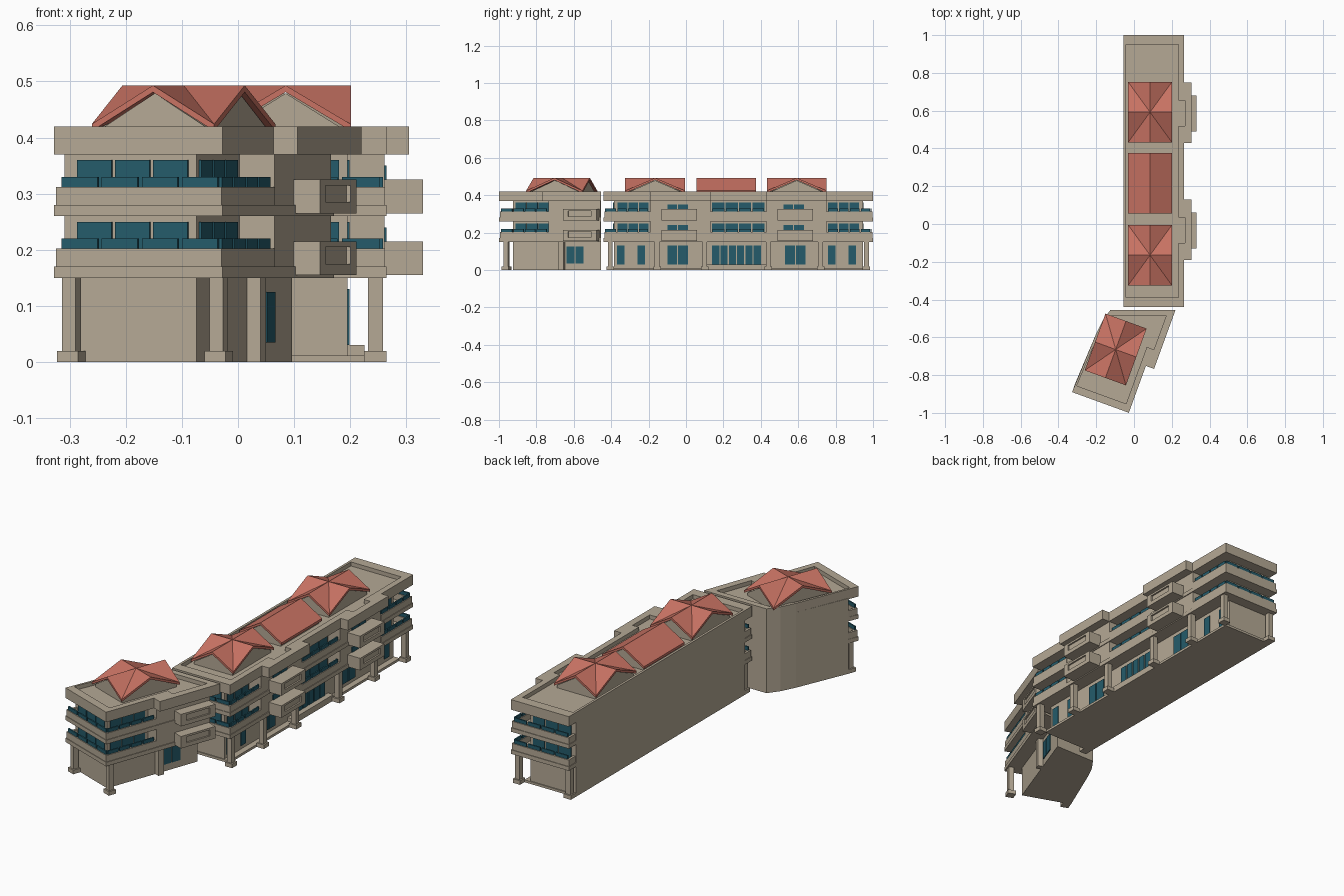
import bpy, bmesh, math
from mathutils import Matrix, Vector

if "Cube" in bpy.data.objects:
    bpy.data.objects.remove(bpy.data.objects["Cube"])

def material(name, rgb):
    m = bpy.data.materials.new(name)
    m.diffuse_color = (*rgb, 1)
    m.use_nodes = True
    m.node_tree.nodes["Principled BSDF"].inputs["Base Color"].default_value = m.diffuse_color
    return m

STONE = material("beige_stone", (0.46, 0.395, 0.30))
RED = material("red_roof_tile", (0.58, 0.17, 0.125))
TEAL = material("teal_glass", (0.018, 0.105, 0.145))

# Each block has a local frame: u across (0 = back wall), v along, origin at its corner
MAIN = Matrix.Translation((-0.055, -0.44, 0))
WING = Matrix.Translation((-0.328, -0.89, 0)) @ Matrix.Rotation(math.radians(-20), 4, 'Z')
LEN = 1.44
parts = {}

def part(name, mat):
    if name not in parts:
        parts[name] = (bmesh.new(), mat)
    return parts[name][0]

def prism(name, mat, M, poly, z0, z1):
    bm = part(name, mat)
    lo = [bm.verts.new(M @ Vector((u, v, z0))) for u, v in poly]
    hi = [bm.verts.new(M @ Vector((u, v, z1))) for u, v in poly]
    n = len(poly)
    bm.faces.new(lo[::-1])
    bm.faces.new(hi)
    for i in range(n):
        j = (i + 1) % n
        bm.faces.new((lo[i], lo[j], hi[j], hi[i]))

def box(name, mat, M, u0, u1, v0, v1, z0, z1):
    u0, u1 = sorted((u0, u1))
    v0, v1 = sorted((v0, v1))
    prism(name, mat, M, [(u0, v0), (u1, v0), (u1, v1), (u0, v1)], z0, z1)

def ring(name, mat, M, outer, inner, z0, z1):
    bm = part(name, mat)
    loops = [[bm.verts.new(M @ Vector((u, v, z))) for u, v in p]
             for p, z in ((outer, z0), (outer, z1), (inner, z1), (inner, z0))]
    n = len(outer)
    for k in range(4):
        a, b = loops[k], loops[(k + 1) % 4]
        for i in range(n):
            j = (i + 1) % n
            bm.faces.new((a[i], a[j], b[j], b[i]))

def split(a, b, n, gap):
    w = (b - a - gap * (n - 1)) / n
    return [(a + i * (w + gap), a + i * (w + gap) + w) for i in range(n)]

def panes_side(name, M, u, v0, v1, z0, z1, n):
    for a, b in split(v0, v1, n, 0.006):
        box(name, TEAL, M, u - 0.003, u + 0.004, a, b, z0, z1)

def roof_shell(name, mat, M, v, a, b, zc, zr, cross, thick=None, floor=None):
    """Roof of eight triangles; cross = gables on all four sides."""
    bm = part(name, mat)
    zm = zr if cross else zc
    pts = [(a, -b, zc), (a, 0, zm), (a, b, zc), (0, b, zr),
           (-a, b, zc), (-a, 0, zm), (-a, -b, zc), (0, -b, zr), (0, 0, zr)]
    top = [bm.verts.new(M @ Vector((0.14 + x, v + y, z))) for x, y, z in pts]
    bot = [bm.verts.new(M @ Vector((0.14 + x, v + y, z - thick if thick else floor)))
           for x, y, z in pts]
    for i in range(8):
        j = (i + 1) % 8
        bm.faces.new((top[i], top[j], top[8]))
        bm.faces.new((bot[j], bot[i], bot[8]))
        bm.faces.new((bot[i], bot[j], top[j], top[i]))

def roof(M, v, cross):
    roof_shell("roof_tiles", RED, M, v, 0.116, 0.16, 0.424, 0.493, cross, thick=0.012)
    roof_shell("roof_gables", STONE, M, v, 0.106, 0.15, 0.413, 0.479, cross, floor=0.39)

def column(M, u, v):
    box("columns", STONE, M, u - 0.013, u + 0.013, v - 0.013, v + 0.013, 0, 0.15)
    box("column_bases", STONE, M, u - 0.02, u + 0.02, v - 0.02, v + 0.02, 0, 0.02)

def balcony_side(M, v0, v1, z):
    # parapet and rail along the long facade
    box("balcony_parapets", STONE, M, 0.302, 0.317, v0, v1, z + 0.015, z + 0.052)
    for a, b in split(v0 + 0.012, v1 - 0.012, max(2, round((v1 - v0) / 0.07)), 0.008):
        box("balcony_rails", TEAL, M, 0.306, 0.313, a, b, z + 0.05, z + 0.07)

def balcony_end(M, z, f):
    # parapet, rail and windows across a short end; f maps distance from the end to v
    box("balcony_parapets", STONE, M, 0.003, 0.317, f(0.003), f(0.018), z + 0.015, z + 0.052)
    box("balcony_parapets", STONE, M, 0.003, 0.015, f(0.003), f(0.06), z + 0.015, z + 0.052)
    for a, b in split(0.012, 0.308, 4, 0.008):
        box("balcony_rails", TEAL, M, a, b, f(0.007), f(0.014), z + 0.05, z + 0.07)
    for a, b in split(0.025, 0.235, 3, 0.006):
        box("end_windows", TEAL, M, a, b, f(0.051), f(0.058), z + 0.02, z + 0.10)

def balcony_box(M, u1, v0, v1, z):
    # projecting balcony with a sunken front panel
    z0, z1 = z + 0.005, z + 0.065
    box("box_balconies", STONE, M, 0.30, u1 - 0.008, v0, v1, z0, z1)
    for a, b, c, d in ((v0, v0 + 0.03, z0, z1), (v1 - 0.03, v1, z0, z1),
                       (v0 + 0.03, v1 - 0.03, z0, z0 + 0.02),
                       (v0 + 0.03, v1 - 0.03, z1 - 0.01, z1)):
        box("box_balcony_frames", STONE, M, u1 - 0.008, u1, a, b, c, d)

FLOORS = (0.15, 0.26)
near = lambda d: d
far = lambda d: LEN - d

# Main block: walls, plinth, bays
box("main_wall", STONE, MAIN, 0, 0.25, 0.055, LEN - 0.055, 0, 0.375)
box("main_plinth", STONE, MAIN, 0.002, 0.28, 0.05, LEN - 0.05, 0, 0.012)
box("entrance_step", STONE, MAIN, 0.24, 0.28, 0.55, 0.87, 0, 0.03)
BAYS = ((0.25, 0.57), (0.87, 1.19))
for a, b in BAYS:
    box("bay_walls", STONE, MAIN, 0.24, 0.316, a, b, 0.152, 0.375)
for z in FLOORS:
    box("floor_slabs", STONE, MAIN, 0, 0.32, 0, LEN, z, z + 0.02)
    balcony_end(MAIN, z, near)
    balcony_end(MAIN, z, far)
    for a, b, n in ((0.003, 0.25, 3), (0.57, 0.87, 4), (1.19, LEN - 0.003, 3)):
        balcony_side(MAIN, a, b, z)
        panes_side("side_windows", MAIN, 0.25, max(a, 0.065) + 0.01, min(b, 1.375) - 0.01,
                   z + 0.02, z + 0.10, n)
    for a, b in BAYS:
        balcony_box(MAIN, 0.385, a + 0.06, a + 0.25, z)
        panes_side("bay_windows", MAIN, 0.316, a + 0.09, a + 0.20, z + 0.06, z + 0.09, 2)

# Main block: ground floor windows and columns
for a, b, n in ((0.07, 0.11, 1), (0.18, 0.22, 1), (0.34, 0.45, 2), (0.58, 0.84, 6),
                (0.97, 1.08, 2), (1.20, 1.24, 1), (1.31, 1.35, 1)):
    panes_side("ground_windows", MAIN, 0.25, a, b, 0.03, 0.13, n)
for v in (0.035, 0.285, 0.54, 0.88, 1.16, 1.405):
    column(MAIN, 0.30, v)
for v in (0.035, 1.405):
    column(MAIN, 0.02, v)

# Main block: roof slab, parapet and roofs
outer = [(0, 0), (0.32, 0)]
inner = [(0.012, 0.05), (0.29, 0.05)]
for a, b in BAYS:
    outer += [(0.32, a), (0.36, a), (0.36, b), (0.32, b)]
    inner += [(0.29, a + 0.09), (0.325, a + 0.09), (0.325, b - 0.095), (0.29, b - 0.095)]
outer += [(0.32, LEN), (0, LEN)]
inner += [(0.29, LEN - 0.05), (0.012, LEN - 0.05)]
prism("roof_slab", STONE, MAIN, outer, 0.37, 0.40)
ring("roof_parapet", STONE, MAIN, outer, inner, 0.40, 0.42)
for v, cross in ((0.275, True), (0.655, False), (1.032, True)):
    roof(MAIN, v, cross)

# Wing: angled block cut off along the joint with the main block
inv = WING.inverted()
def w(x, y):
    p = inv @ Vector((x, y, 0))
    return (p.x, p.y)
def cut(u, y):
    return (u, (y + 0.89 + u * math.sin(math.radians(20))) / math.cos(math.radians(20)))

back = [w(-0.125, -0.455), w(-0.165, -0.51), w(-0.20, -0.58)]
prism("wing_wall", STONE, WING, [(0, 0.055), (0.25, 0.055), cut(0.25, -0.455)] + back, 0, 0.375)
prism("wing_bay", STONE, WING, [(0.24, 0.28), (0.316, 0.28), cut(0.316, -0.457),
                                cut(0.24, -0.457)], 0.152, 0.375)
for z in FLOORS:
    prism("wing_floor_slabs", STONE, WING, [(0, 0), (0.32, 0), cut(0.32, -0.455)] + back,
          z, z + 0.02)
    balcony_end(WING, z, near)
    balcony_side(WING, 0.003, 0.28, z)
    panes_side("side_windows", WING, 0.25, 0.07, 0.26, z + 0.02, z + 0.10, 3)
    balcony_box(WING, 0.366, 0.38, 0.57, z)
panes_side("ground_windows", WING, 0.25, 0.36, 0.456, 0.035, 0.125, 2)
column(WING, 0.02, 0.035)
column(WING, 0.30, 0.035)
box("columns", STONE, WING, 0.24, 0.275, 0.32, 0.35, 0, 0.152)

wing_out = [(0, 0), (0.32, 0), (0.32, 0.264), (0.366, 0.264), cut(0.366, -0.455)] + back
wing_in = [(0.012, 0.04), (0.29, 0.04), (0.29, 0.36), (0.33, 0.36), cut(0.33, -0.485),
           w(-0.12, -0.485), w(-0.15, -0.53), w(-0.188, -0.585)]
prism("wing_roof_slab", STONE, WING, wing_out, 0.37, 0.40)
ring("wing_roof_parapet", STONE, WING, wing_out, wing_in, 0.40, 0.42)
roof(WING, 0.291, True)

# Turn the collected parts into objects
for name, (bm, mat) in parts.items():
    bmesh.ops.recalc_face_normals(bm, faces=bm.faces)
    mesh = bpy.data.meshes.new(name)
    bm.to_mesh(mesh)
    bm.free()
    mesh.materials.append(mat)
    bpy.context.collection.objects.link(bpy.data.objects.new(name, mesh))
